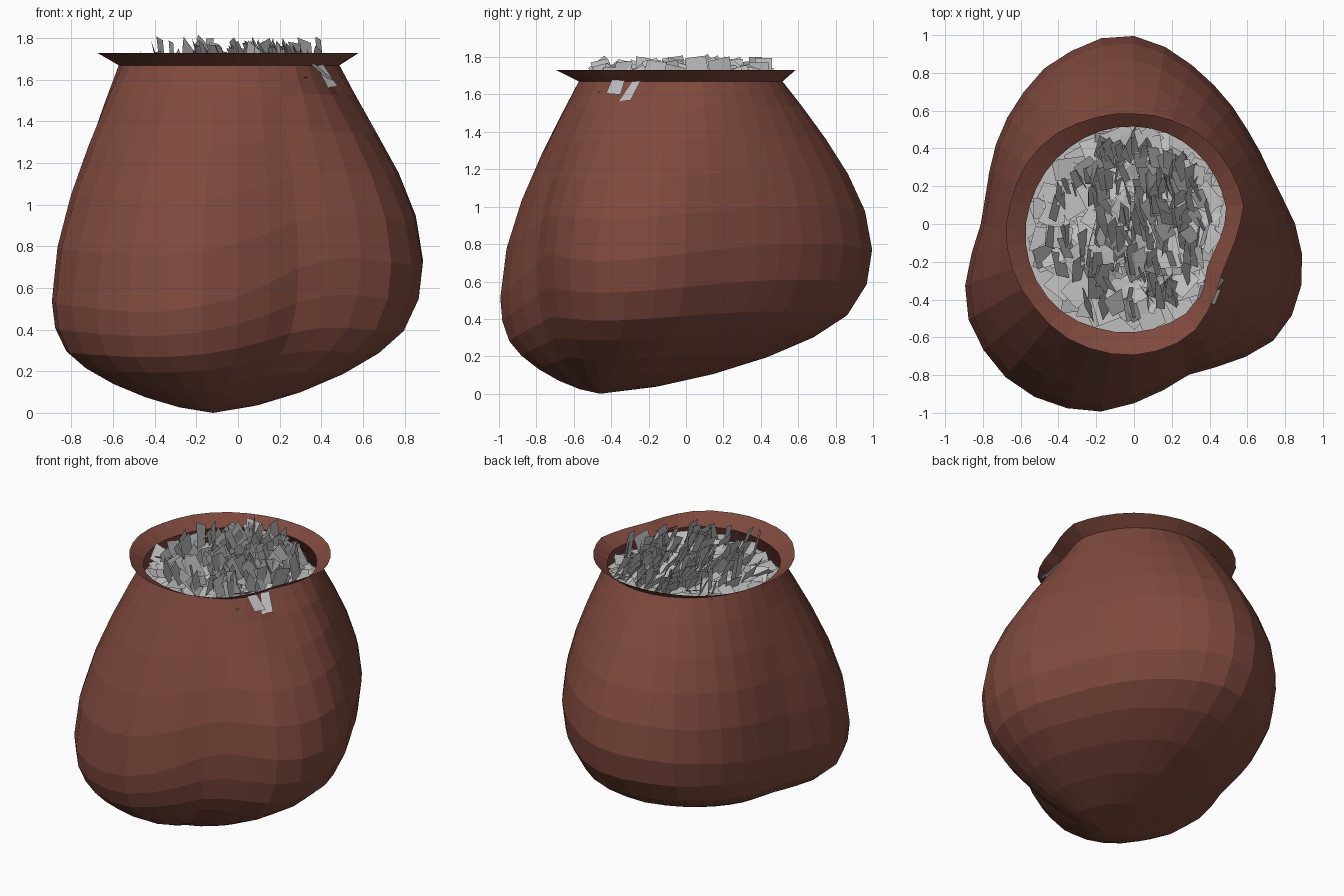
import bpy, bmesh, math, random
from mathutils import Vector, Matrix

if "Cube" in bpy.data.objects:
    bpy.data.objects.remove(bpy.data.objects["Cube"])

random.seed(7)
SEG = 36

def material(name, rgb):
    m = bpy.data.materials.new(name)
    m.diffuse_color = (*rgb, 1)
    m.use_nodes = True
    m.node_tree.nodes["Principled BSDF"].inputs["Base Color"].default_value = m.diffuse_color
    return m

CLAY = material("clay brown", (0.21, 0.066, 0.046))
GREY = material("shard grey", (0.52, 0.52, 0.52))

def finish(bm, name, mat):
    me = bpy.data.meshes.new(name)
    bm.to_mesh(me)
    bm.free()
    me.materials.append(mat)
    ob = bpy.data.objects.new(name, me)
    bpy.context.collection.objects.link(ob)
    return ob

def outline(points):
    """Resample a plan outline at SEG even angles about the origin."""
    pol = sorted((math.atan2(y, x) % math.tau, math.hypot(x, y)) for x, y in points)
    pol = [(pol[-1][0] - math.tau, pol[-1][1])] + pol + [(pol[0][0] + math.tau, pol[0][1])]
    out = []
    for i in range(SEG):
        a = math.tau * i / SEG
        for (a0, r0), (a1, r1) in zip(pol, pol[1:]):
            if a0 <= a <= a1:
                r = r0 + (r1 - r0) * (a - a0) / (a1 - a0)
                out.append(Vector((r * math.cos(a), r * math.sin(a), 0)))
                break
    return out

def loft(bm, rings):
    rows = [[bm.verts.new(p) for p in ring] for ring in rings]
    for a, b in zip(rows, rows[1:]):
        for i in range(SEG):
            j = (i + 1) % SEG
            bm.faces.new((a[i], a[j], b[j], b[i]))
    return rows

# Plan outlines: widest belly, mouth and flared lip
belly = outline([(-.02, 1), (.16, .94), (.32, .83), (.47, .68), (.6, .5), (.7, .3), (.79, .13),
                 (.87, -.05), (.895, -.26), (.87, -.4), (.79, -.57), (.67, -.67), (.5, -.73),
                 (.28, -.8), (.09, -.91), (-.1, -.98), (-.26, -1), (-.45, -.94), (-.61, -.88),
                 (-.74, -.74), (-.84, -.6), (-.9, -.42), (-.88, -.24), (-.82, -.05), (-.79, .08),
                 (-.76, .3), (-.71, .48), (-.61, .66), (-.48, .82), (-.36, .9), (-.19, .98)])
mouth = outline([(.49, .07), (.46, -.06), (.39, -.2), (.36, -.35), (.28, -.47), (.12, -.55),
                 (-.04, -.575), (-.2, -.55), (-.36, -.48), (-.5, -.33), (-.56, -.18), (-.575, -.02),
                 (-.54, .13), (-.45, .3), (-.32, .42), (-.15, .5), (.02, .515), (.2, .47),
                 (.34, .37), (.44, .23)])
lip = outline([(.585, .08), (.55, -.03), (.47, -.23), (.42, -.4), (.3, -.59), (.13, -.67),
               (-.02, -.695), (-.2, -.67), (-.38, -.59), (-.52, -.45), (-.62, -.3), (-.68, -.05),
               (-.65, .13), (-.57, .32), (-.44, .46), (-.25, .55), (0, .585), (.2, .55),
               (.38, .45), (.52, .27)])
MOUTH_Z, LIP_Z = 1.67, 1.73
BASE = Vector((-.12, -.46, 0))

def bump(p, degrees, width):
    a = math.degrees(math.atan2(p.y, p.x)) - degrees
    a = (a + 180) % 360 - 180
    return math.exp(-(a / width) ** 2)

def belly_z(p):
    """Height of the widest line: slanted, raised at the front right dent."""
    d = p.normalized()
    return (.66 + .09 * d.x + .11 * d.y + .13 * bump(p, -60, 24) - .04 * bump(p, -110, 22))

# Pot body: slanted base, belly, shoulder
bm = bmesh.new()
rings = []
for f, h in [(.79, .05), (.58, .14), (.38, .26), (.21, .40), (.09, .55), (.02, .76)]:
    rings.append([p.lerp(BASE, f) + Vector((0, 0, h * belly_z(p))) for p in belly])
for f, s in [(0, 0), (.08, .23), (.27, .45), (.52, .66), (.78, .85), (1, 1)]:
    rings.append([p.lerp(m, f) + Vector((0, 0, belly_z(p) + s * (MOUTH_Z - belly_z(p))))
                  for p, m in zip(belly, mouth)])
rows = loft(bm, rings)
tip = bm.verts.new(BASE)
for i in range(SEG):
    bm.faces.new((rows[0][(i + 1) % SEG], rows[0][i], tip))
finish(bm, "pot_body", CLAY)

# Flared lip
bm = bmesh.new()
loft(bm, [[m + Vector((0, 0, MOUTH_Z)) for m in mouth], [p + Vector((0, 0, LIP_Z)) for p in lip]])
finish(bm, "pot_lip", CLAY)

# Grey bed that closes the pot below the loose shards
bm = bmesh.new()
bm.faces.new([bm.verts.new(m * 1.04 + Vector((0, 0, 1.54))) for m in mouth])
finish(bm, "shard_bed", GREY)

def add_shard(bm, centre, w, h, rot):
    """One irregular four-sided flake."""
    k = lambda: random.uniform(.7, 1)
    pts = [(-w * k(), -h * k()), (w * k(), -h * k()), (w * k(), h * k()), (-w * k(), h * k())]
    bm.faces.new([bm.verts.new(centre + rot @ Vector((x / 2, y / 2, 0))) for x, y in pts])

def spot(reach):
    """Random point inside the mouth."""
    m = mouth[random.randrange(SEG)]
    return m * reach * math.sqrt(random.random())

# Flakes lying flat
bm = bmesh.new()
for _ in range(260):
    c = spot(.88)
    c.z = random.uniform(1.56, 1.65)
    rot = (Matrix.Rotation(random.uniform(0, math.tau), 3, 'Z')
           @ Matrix.Rotation(random.gauss(0, .25), 3, 'X'))
    add_shard(bm, c, random.uniform(.1, .15), random.uniform(.14, .21), rot)
finish(bm, "flat_shards", GREY)

# Flakes standing on edge, facing sideways, thinning out to the left
bm = bmesh.new()
for _ in range(230):
    c = spot(.82)
    if c.x < -.2 and random.random() < .5:
        continue
    c.z = random.uniform(1.63, 1.7)
    rot = (Matrix.Rotation(random.gauss(.12, .25), 3, 'Z')
           @ Matrix.Rotation(math.radians(random.gauss(70, 11)), 3, 'Y')
           @ Matrix.Rotation(random.gauss(0, .3), 3, 'Z'))
    add_shard(bm, c, random.uniform(.18, .25), random.uniform(.09, .15), rot)
finish(bm, "upright_shards", GREY)

# Flakes poking through the dent beside the mouth
bm = bmesh.new()
for c, turn, tilt in [((.42, -.30, 1.62), -.7, 50), ((.39, -.37, 1.65), -.3, 40)]:
    rot = Matrix.Rotation(turn, 3, 'Z') @ Matrix.Rotation(math.radians(tilt), 3, 'Y')
    add_shard(bm, Vector(c), .16, .09, rot)
finish(bm, "stray_shards", GREY)
